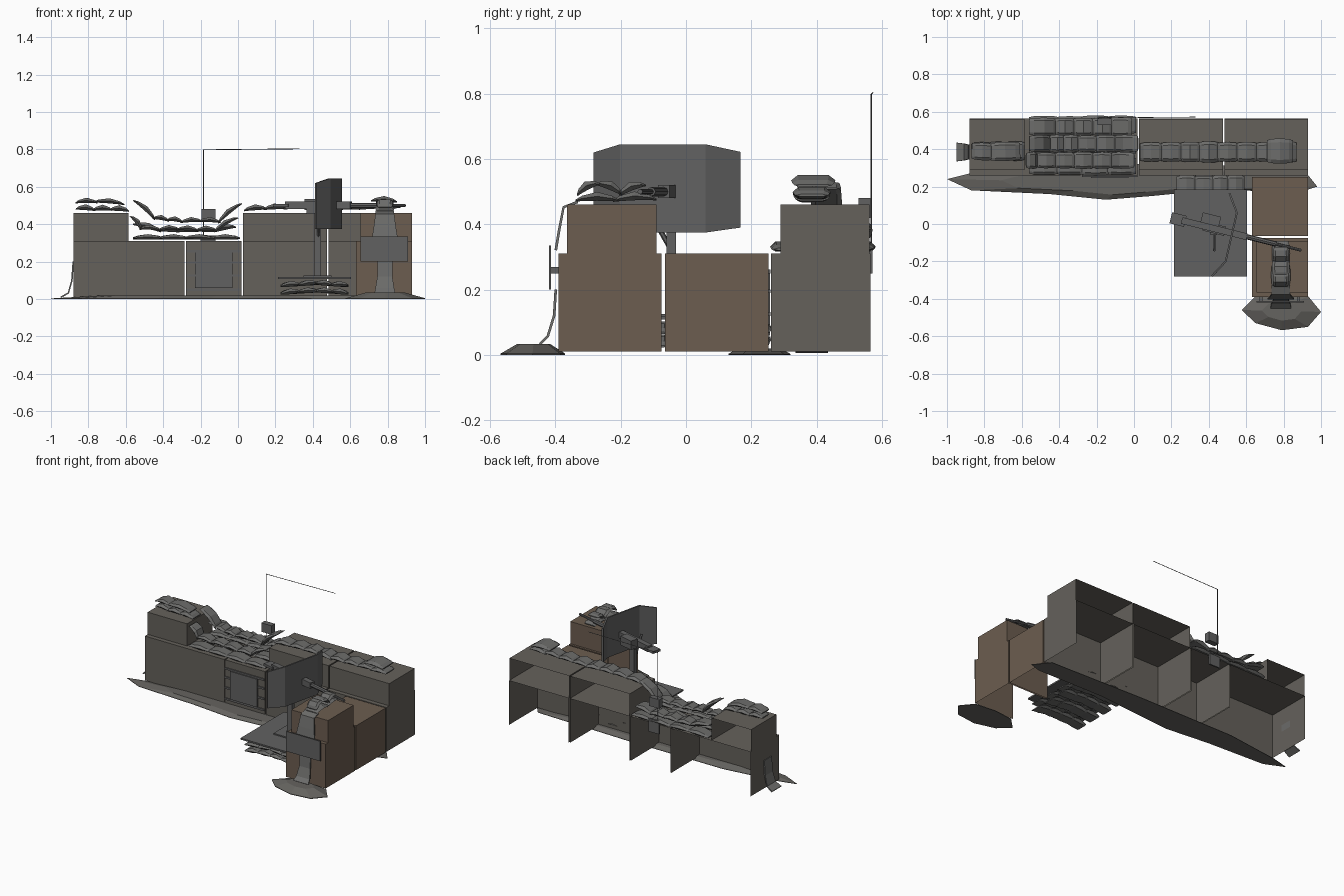
import bpy, bmesh, math, random
from mathutils import Vector, Matrix

if "Cube" in bpy.data.objects:
    bpy.data.objects.remove(bpy.data.objects["Cube"])

random.seed(4)

def mat(name, c):
    m = bpy.data.materials.new(name)
    m.diffuse_color = (*c, 1)
    m.use_nodes = True
    m.node_tree.nodes["Principled BSDF"].inputs["Base Color"].default_value = m.diffuse_color
    return m

WALL = mat("wall_earth", (0.13, 0.12, 0.105))
BROWN = mat("wall_brown", (0.15, 0.11, 0.08))
BAG = mat("canvas", (0.15, 0.15, 0.145))
METAL = mat("metal", (0.12, 0.12, 0.12))
DIRT = mat("dirt", (0.13, 0.125, 0.115))

def finish(name, bm, m):
    me = bpy.data.meshes.new(name)
    bm.normal_update()
    bm.to_mesh(me)
    bm.free()
    me.materials.append(m)
    ob = bpy.data.objects.new(name, me)
    bpy.context.collection.objects.link(ob)
    return ob

def box(name, x, y, z, m, open_dirs=(), rot=None):
    """Box from ranges; faces pointing along open_dirs are removed."""
    bm = bmesh.new()
    bmesh.ops.create_cube(bm, size=1)
    bm.normal_update()
    gone = [f for f in bm.faces if any(f.normal.dot(Vector(d)) > .9 for d in open_dirs)]
    bmesh.ops.delete(bm, geom=gone, context='FACES')
    size = Vector((x[1]-x[0], y[1]-y[0], z[1]-z[0]))
    cen = Vector((x[0]+x[1], y[0]+y[1], z[0]+z[1])) / 2
    bm.transform(Matrix.Translation(cen) @ Matrix.Diagonal((*size, 1)))
    if rot:
        bm.transform(rot)
    return finish(name, bm, m)

def loft(bm, rings):
    vs = [[bm.verts.new(p) for p in r] for r in rings]
    n = len(vs[0])
    for a, b in zip(vs, vs[1:]):
        for i in range(n):
            bm.faces.new((a[i], a[(i+1) % n], b[(i+1) % n], b[i]))
    bm.faces.new(vs[0][::-1])
    bm.faces.new(vs[-1])

def rod(name, a, b, r, m, n=6):
    a, b = Vector(a), Vector(b)
    bm = bmesh.new()
    M = Matrix.Translation((a+b)/2) @ (b-a).to_track_quat('Z', 'Y').to_matrix().to_4x4()
    bmesh.ops.create_cone(bm, cap_ends=True, segments=n, radius1=r, radius2=r,
                          depth=(b-a).length, matrix=M)
    return finish(name, bm, m)

def add_bag(bm, a, b, width, thick, bow):
    a, b = Vector(a), Vector(b)
    d = (b-a).normalized()
    side = d.cross(Vector((0, 0, 1))).normalized()
    up = side.cross(d)
    rings = []
    for t, w, h in ((-.08, .85, .22), (.1, .95, .6), (.5, 1, 1), (.9, .95, .6), (1.08, .85, .22)):
        c = a.lerp(b, t) + up*bow*(1-(2*t-1)**2)
        W, H = width/2*w, thick/2*h
        rings.append([c + side*W*u + up*H*v for u, v in
                      ((-1, 0), (-.7, .9), (.7, .9), (1, 0), (.7, -.9), (-.7, -.9))])
    loft(bm, rings)

def bags(name, path, width, thick=.035, length=.1, bow=.01):
    """Row of sandbags following a polyline."""
    bm = bmesh.new()
    for p, q in zip(path, path[1:]):
        p, q = Vector(p), Vector(q)
        n = max(1, round((q-p).length/length))
        for i in range(n):
            j = Vector((0, 0, random.uniform(-.003, .003)))
            add_bag(bm, p.lerp(q, i/n)+j, p.lerp(q, (i+1)/n)-j,
                    width*random.uniform(.93, 1.07), thick, bow)
    finish(name, bm, BAG)

BACK, DOWN, LEFT = (0, 1, 0), (0, 0, -1), (-1, 0, 0)

# main wall, open at the back and bottom
for i, (a, b) in enumerate(((-.88, -.285), (-.278, .02), (.028, .475), (.483, .93))):
    box(f"wall_lower_{i}", (a, b), (.26, .565), (.01, .31), WALL, (BACK, DOWN))
for i, (a, b) in enumerate(((-.88, -.585), (.028, .475), (.483, .93))):
    box(f"wall_upper_{i}", (a, b), (.29, .562), (.31, .46), WALL, (BACK, DOWN))

# side wall, open toward the inside and bottom
box("side_middle", (.632, .93), (-.065, .252), (.01, .31), BROWN, (LEFT, DOWN))
box("side_front", (.632, .93), (-.39, -.075), (.01, .31), BROWN, (LEFT, DOWN))
box("side_front_upper", (.655, .93), (-.365, -.09), (.31, .46), BROWN, (LEFT, DOWN))

# vent panel with straps on the centre box
box("vent_panel", (-.23, -.03), (.245, .258), (.06, .25), METAL)
for z in (.05, .125, .195, .255):
    box("vent_strap", (-.278, .018), (.252, .259), (z-.006, z+.006), METAL)

# sandbags on top of the walls
bags("bags_right", [(.04, .385, .478), (.25, .385, .488), (.45, .385, .482), (.86, .385, .49)], .11)
bags("bags_right_top", [(.72, .39, .525), (.84, .39, .525)], .13, .035, .12)
bags("bags_left", [(-.86, .39, .482), (-.59, .39, .475)], .1)
bags("bags_left_top", [(-.86, .39, .515), (-.76, .385, .52), (-.62, .39, .51)], .1, .03)

# sandbags filling the dip
for k, y in enumerate((.31, .42, .53)):
    bags(f"bags_dip_base_{k}", [(-.55, y, .326), (0, y, .326)], .1, .033, .13, .006)
bags("bags_dip_mid_back", [(-.55, .52, .4), (-.42, .52, .365), (-.12, .52, .365), (-.02, .52, .385)], .1)
bags("bags_dip_mid_front", [(-.57, .34, .44), (-.52, .34, .375), (-.12, .34, .368),
                            (-.01, .34, .43)], .09, .03)
bags("bags_dip_top", [(-.55, .43, .525), (-.45, .43, .43), (-.3, .43, .415), (-.1, .43, .415),
                      (.01, .43, .505)], .09, .03)
bags("bags_front_box", [(.785, -.33, .475), (.785, -.1, .478)], .1, .03)
bags("bags_front_box_top", [(.785, -.33, .495), (.785, -.27, .525), (.785, -.2, .495),
                            (.785, -.13, .52)], .09, .03, .08)

# platform on sandbags
for k, y in enumerate((-.22, -.1, .02, .14, .21)):
    for z in (.032, .072):
        bags("bags_floor", [(.235, y, z), (.42, y, z+.012), (.585, y, z)], .1, .034, .1, .006)
box("platform", (.215, .605), (-.28, .185), (.108, .118), METAL)

# gun post and braces
box("post", (.41, .445), (-.06, -.03), (.118, .46), METAL)
rod("post_brace", (.43, -.14, .49), (.43, -.05, .33), .008, METAL)
box("post_foot", (.35, .5), (-.12, .03), (.118, .126), METAL)

# folded gun shield
bm = bmesh.new()
outline = ((.51, .165, .39, .622), (.55, .06, .375, .645), (.49, -.2, .375, .645), (.415, -.28, .375, .62))
cols = [(bm.verts.new((x, y, a)), bm.verts.new((x, y, b))) for x, y, a, b in outline]
for p, q in zip(cols, cols[1:]):
    bm.faces.new((p[0], q[0], q[1], p[1]))
s = finish("gun_shield", bm, METAL)
so = s.modifiers.new("thickness", 'SOLIDIFY')
so.thickness = .01
so.offset = 0

# gun, pointing out over the side wall
R = Matrix.Translation((.41, -.02, .5)) @ Matrix.Rotation(math.radians(-14), 4, 'Z')
box("gun_body", (-.16, .2), (-.018, .018), (-.02, .02), METAL, rot=R)
box("gun_grip", (-.22, -.14), (-.03, .03), (-.008, .008), METAL, rot=R)
box("ammo_box", (-.06, .04), (.015, .07), (-.025, .035), METAL, rot=R)
box("gun_cradle", (-.04, .08), (-.025, .025), (-.045, -.02), METAL, rot=R)
rod("barrel_jacket", R @ Vector((.2, 0, 0)), R @ Vector((.36, 0, 0)), .014, METAL, 8)
rod("barrel", R @ Vector((.36, 0, 0)), R @ Vector((.5, 0, 0)), .008, METAL, 8)

# radio and antenna
box("radio", (-.195, -.12), (.528, .565), (.42, .48), METAL)
box("radio_bracket", (-.2, -.12), (.562, .572), (.25, .34), METAL)
rod("antenna_mast", (-.185, .567, .28), (-.185, .567, .8), .0025, METAL)
rod("antenna_wire", (-.185, .567, .798), (.33, .572, .803), .002, METAL)

# sign on the front box
box("sign_panel", (.655, .91), (-.42, -.413), (.2, .335), METAL)
for x in (.68, .88):
    box("sign_bracket", (x-.008, x+.008), (-.414, -.388), (.25, .27), METAL)

# canvas flaps hanging to the ground
def flap(name, pts, wide):
    bm = bmesh.new()
    rows = [[bm.verts.new(Vector(p) + Vector(wide)*k*s) for k in (-1, 1)]
            for p, s in pts]
    for a, b in zip(rows, rows[1:]):
        bm.faces.new((a[0], a[1], b[1], b[0]))
    ob = finish(name, bm, BAG)
    ob.modifiers.new("thickness", 'SOLIDIFY').thickness = .008

flap("flap_end", [((-.885, .385, .2), .8), ((-.892, .385, .1), .8), ((-.91, .385, .035), .9),
                  ((-.95, .385, .012), 1)], (0, .05, 0))
flap("flap_front", [((.785, -.395, .2), .8), ((.785, -.4, .12), .8), ((.785, -.42, .055), 1),
                    ((.785, -.445, .03), 1.1)], (.05, 0, 0))
flap("flap_front_upper", [((.785, -.33, .465), 1), ((.785, -.372, .45), 1), ((.785, -.385, .38), 1.2),
                          ((.785, -.395, .32), 1.4)], (.05, 0, 0))

# dirt mounds
def mound(name, outline, top, shrink, base):
    bm = bmesh.new()
    c = sum((Vector((*p, 0)) for p in outline), Vector()) / len(outline)
    ring = [Vector((*p, 0)) for p in outline]
    loft(bm, [ring, [p + Vector((0, 0, base)) for p in ring],
              [c.lerp(p, shrink) + Vector((0, 0, top)) for p in ring]])
    bmesh.ops.recalc_face_normals(bm, faces=bm.faces)
    finish(name, bm, DIRT)

mound("mound_long", [(-1, .24), (-.87, .18), (-.45, .16), (-.15, .13), (.1, .15), (.4, .18), (.9, .175),
                     (.98, .2), (.9, .3), (.2, .32), (-.5, .32), (-.88, .27)], .02, .7, .003)
mound("mound_front", [(.575, -.46), (.65, -.53), (.79, -.568), (.93, -.55), (1, -.47), (.93, -.385),
                      (.79, -.37), (.65, -.385)], .034, .5, .004)
